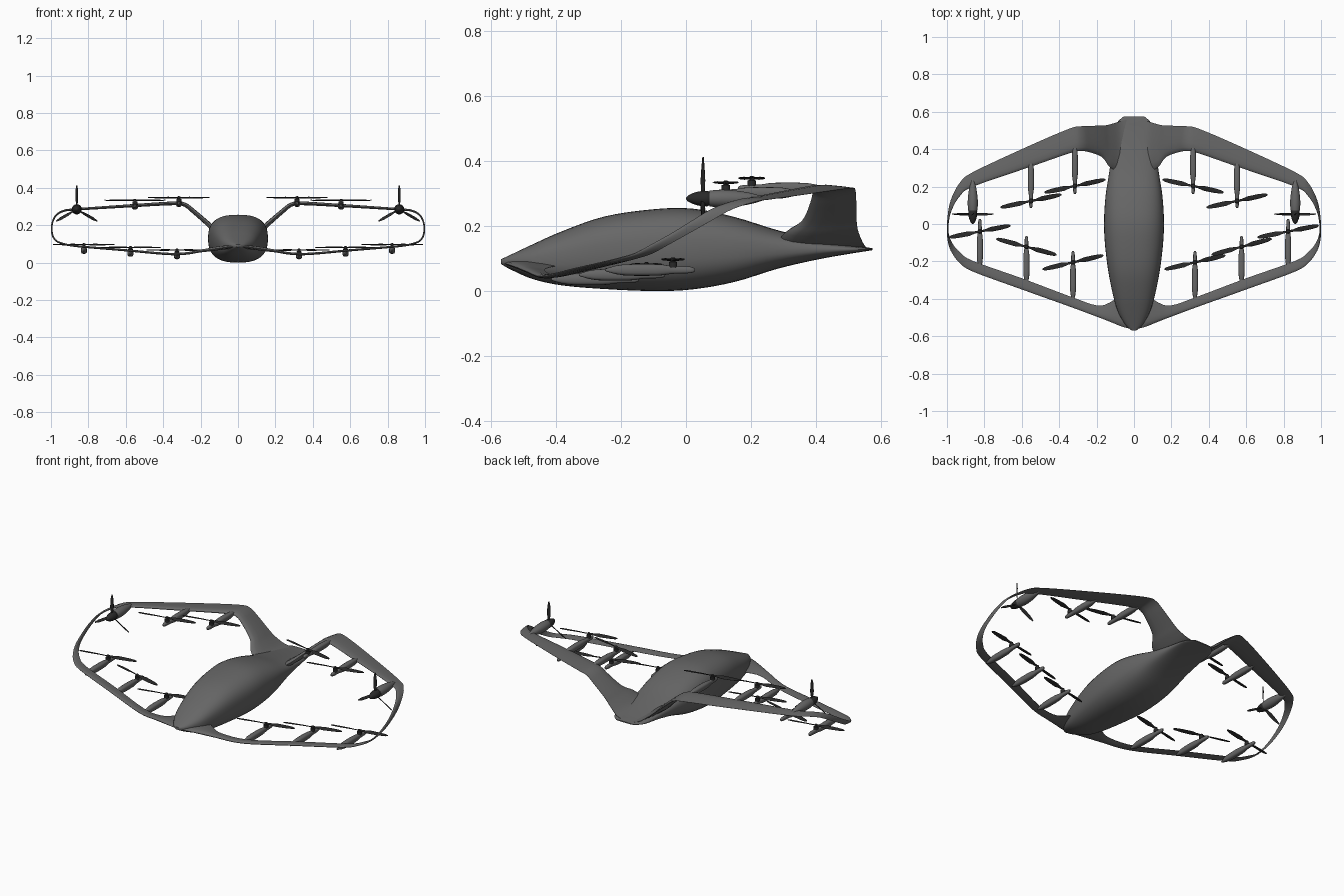
import bpy, bmesh
from math import sin, cos, pi, radians, copysign
from mathutils import Vector, Matrix

cube = bpy.data.objects.get("Cube")
if cube:
    bpy.data.objects.remove(cube, do_unlink=True)


def material(name, value):
    m = bpy.data.materials.new(name)
    m.use_nodes = True
    m.diffuse_color = (value, value, value, 1)
    m.node_tree.nodes["Principled BSDF"].inputs["Base Color"].default_value = (value, value, value, 1)
    return m


GREY = material("airframe_grey", 0.135)
DARK = material("propeller_black", 0.022)


def smooth_path(points, steps):
    """Catmull-Rom interpolation of tuples of any length."""
    pts = [Vector(p) for p in points]
    out = []
    for i in range(len(pts) - 1):
        a, b, c, d = pts[max(i - 1, 0)], pts[i], pts[i + 1], pts[min(i + 2, len(pts) - 1)]
        for k in range(steps):
            t = k / steps
            out.append(0.5 * (2 * b + (c - a) * t + (2 * a - 5 * b + 4 * c - d) * t * t
                              + (3 * b - a - 3 * c + d) * t ** 3))
    return out + [pts[-1]]


def loft(name, rings, mat, cap=True, matrix=Matrix(), copies=(Matrix(),)):
    """Skin a list of closed rings, optionally repeated by transforms."""
    bm = bmesh.new()
    for turn in copies:
        rows = [[bm.verts.new(turn @ Vector(p)) for p in ring] for ring in rings]
        n = len(rows[0])
        for a, b in zip(rows, rows[1:]):
            for i in range(n):
                j = (i + 1) % n
                bm.faces.new((a[i], a[j], b[j], b[i]))
        if cap:
            bm.faces.new(rows[0][::-1])
            bm.faces.new(rows[-1])
    bmesh.ops.recalc_face_normals(bm, faces=bm.faces)
    me = bpy.data.meshes.new(name)
    bm.to_mesh(me)
    bm.free()
    me.materials.append(mat)
    me.shade_smooth()
    me.set_sharp_from_angle(angle=radians(40))
    ob = bpy.data.objects.new(name, me)
    ob.matrix_world = matrix
    bpy.context.collection.objects.link(ob)
    return ob


def oval(y, half_w, z, half_h, n=20, power=2.0):
    """Superellipse ring in the xz plane."""
    f = lambda v: copysign(abs(v) ** (2 / power), v)
    return [(half_w * f(cos(2 * pi * i / n)), y, z + half_h * f(sin(2 * pi * i / n))) for i in range(n)]


# Teardrop section: (fraction of chord, fraction of thickness)
FOIL = [(0, 0), (.04, .28), (.15, .46), (.35, .5), (.7, .28), (1, .03)]
FOIL += [(c, -t) for c, t in FOIL[:0:-1]]

# Fuselage stations: y, half width, bottom z, top z
hull = smooth_path([
    (-.57, .012, .083, .098), (-.54, .045, .066, .112), (-.47, .085, .036, .145),
    (-.38, .112, .017, .185), (-.25, .138, .006, .23), (-.1, .156, .0, .252),
    (.02, .16, .005, .254), (.15, .152, .028, .228), (.28, .132, .068, .188),
    (.4, .116, .096, .16), (.5, .104, .114, .142), (.545, .088, .121, .136),
    (.575, .055, .126, .132)], 4)
loft("fuselage", [oval(y, w, (b + t) / 2, (t - b) / 2, 40, 2.6) for y, w, b, t in hull], GREY)

# Closed wing: rear root, V tail, rear wing, tip loop, front wing, nose
# Stations: x, z, leading y, trailing y, thickness
wing = smooth_path([
    (0, .13, .27, .565, .02), (.07, .14, .275, .55, .03), (.13, .18, .305, .532, .03),
    (.17, .216, .357, .526, .026), (.235, .272, .383, .525, .024), (.285, .31, .39, .522, .022),
    (.345, .317, .378, .51, .02), (.556, .305, .305, .42, .017), (.86, .285, .2, .278, .013),
    (.93, .277, .15, .222, .011), (.973, .253, .08, .145, .01), (.992, .215, .015, .075, .009),
    (.996, .178, -.045, .01, .009), (.99, .142, -.11, -.055, .009), (.97, .115, -.16, -.105, .009),
    (.93, .1, -.21, -.152, .01), (.86, .088, -.255, -.198, .011), (.6, .066, -.35, -.29, .012),
    (.34, .045, -.443, -.388, .013), (.2, .062, -.495, -.435, .015), (.13, .073, -.522, -.42, .02),
    (.06, .082, -.55, -.37, .02), (0, .085, -.565, -.35, .02)], 4)
rings = []
for i, (x, z, lead, trail, thick) in enumerate(wing):
    a, b = wing[max(i - 1, 0)], wing[min(i + 1, len(wing) - 1)]
    tangent = Vector((b[0] - a[0], b[1] - a[1])).normalized()
    if x < .001:
        tangent = Vector((copysign(1, b[0] - a[0]), 0))
    rings.append([(x - tangent.y * t * thick, lead + (trail - lead) * c, z + tangent.x * t * thick)
                  for c, t in FOIL])
ob = loft("closed_wing", rings, GREY, cap=False)
ob.modifiers.new("both_sides", "MIRROR").use_axis[0] = True


def blade(stations):
    """Twisted blade along +x; stations: radius, chord, pitch in degrees."""
    out = []
    for r, chord, pitch in stations:
        p = radians(pitch)
        out.append([(r, (c - .5) * chord * cos(p) - t * .005 * sin(p),
                     (c - .5) * chord * sin(p) + t * .005 * cos(p)) for c, t in FOIL])
    return out


def turns(count, axis):
    return [Matrix.Rotation(2 * pi * i / count, 4, axis) for i in range(count)]


LIFT_BLADE = blade([(.0, .012, 25), (.03, .014, 24), (.06, .027, 18), (.12, .025, 12), (.155, .018, 9), (.167, .006, 8)])
CRUISE_BLADE = blade([(.0, .014, 60), (.03, .014, 55), (.055, .02, 45), (.1, .017, 30), (.128, .006, 25)])

# Pod outline: fraction from free end to wing, half size
POD = smooth_path([(0, .004), (.05, .009), (.25, .011), (.42, .016), (.8, .015), (1, .003)], 3)


def lift_unit(name, x, y_free, y_wing, y_prop, z_prop, spin):
    z = z_prop - .032
    loft(name + "_pod", [oval(y_free + (y_wing - y_free) * s, r, z, r * 1.1, 16, 2.8) for s, r in POD],
         GREY, matrix=Matrix.Translation((x, 0, 0)))
    # Motor, stood upright between pod and rotor
    stand = Matrix.Translation((x, y_prop, z_prop)) @ Matrix.Rotation(pi / 2, 4, 'X')
    profile = [(-.024, .013), (-.008, .013), (-.006, .008), (.004, .008), (.007, .004)]
    loft(name + "_motor", [oval(h, r, 0, r) for h, r in profile], DARK, matrix=stand)
    loft(name + "_rotor", LIFT_BLADE, DARK, copies=turns(2, 'Z'),
         matrix=Matrix.Translation((x, y_prop, z_prop)) @ Matrix.Rotation(radians(spin), 4, 'Z'))


# Lift rotors: name, x, free end, wing end, rotor y, rotor z, rotor angles right / left
UNITS = [("front_inner", .326, -.145, -.415, -.205, .068, 13, 13),
         ("front_middle", .575, -.065, -.33, -.122, .082, -15, 15),
         ("front_outer", .824, .027, -.25, -.04, .097, 11, 11),
         ("rear_inner", .316, .16, .43, .203, .348, 12, -12),
         ("rear_outer", .551, .085, .35, .123, .334, 12, 12)]
for side, label in ((-1, "right_"), (1, "left_")):
    for name, x, free, root, yp, zp, right_spin, left_spin in UNITS:
        lift_unit(label + name, side * x, free, root, yp, zp, right_spin if side < 0 else left_spin)

    # Cruise nacelle with spinner and three-blade propeller
    place = Matrix.Translation((side * .862, 0, .285))
    nacelle = smooth_path([(.072, .024), (.1, .027), (.14, .026), (.19, .019), (.225, .01), (.245, .002)], 3)
    loft(label + "nacelle", [oval(y, r, 0, r, 24) for y, r in nacelle], GREY, matrix=place)
    spinner = smooth_path([(0, .002), (.006, .009), (.02, .016), (.04, .022), (.066, .024)], 3)
    loft(label + "spinner", [oval(y, r, 0, r, 24) for y, r in spinner] + [oval(.074, .02, 0, .02, 24)],
         DARK, matrix=place)
    loft(label + "cruise_propeller", CRUISE_BLADE, DARK, copies=turns(3, 'Z'),
         matrix=place @ Matrix.Translation((0, .052, 0)) @ Matrix.Rotation(pi / 2, 4, 'X')
         @ Matrix.Rotation(pi / 2, 4, 'Z'))
